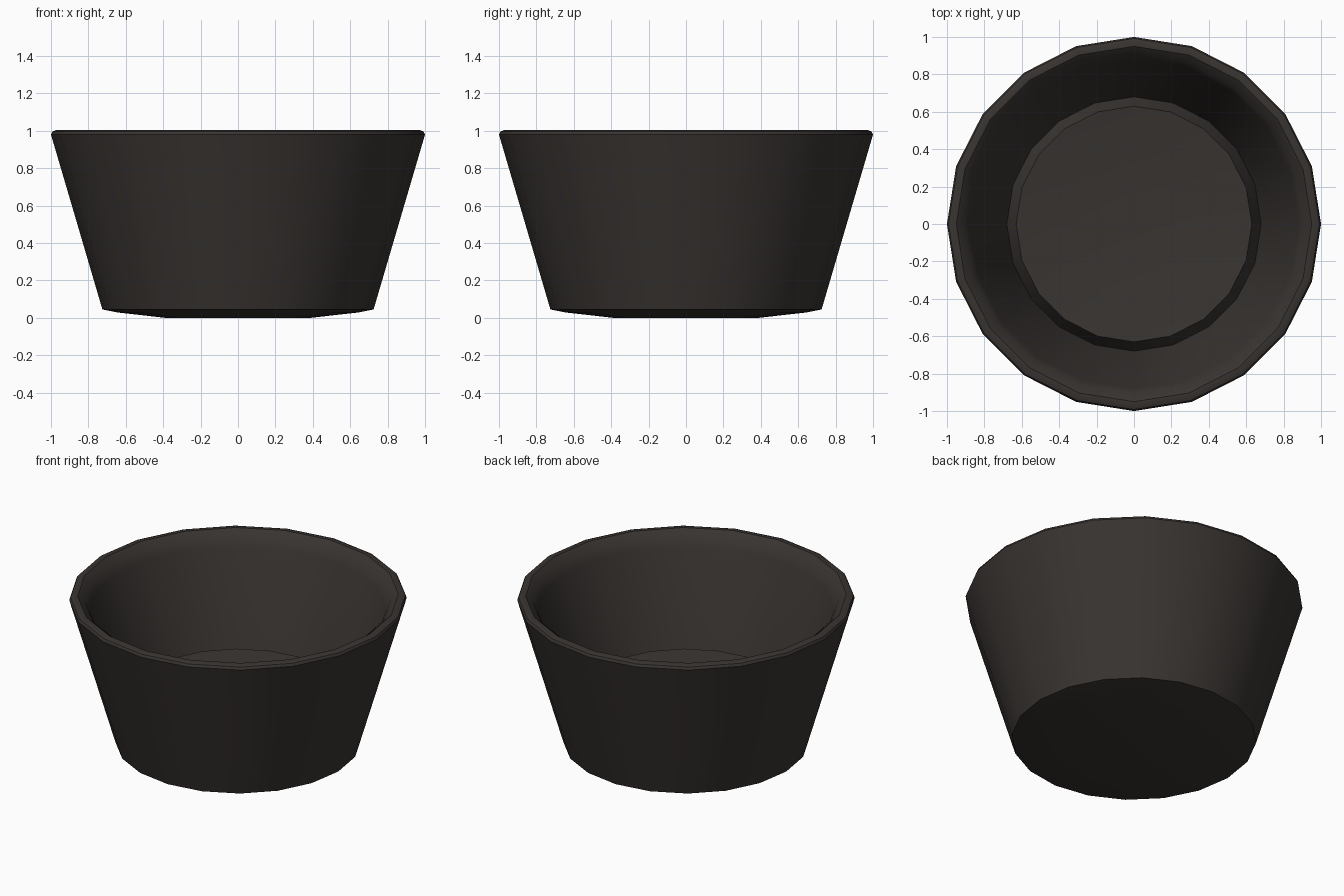
import bpy, bmesh
from math import sin, cos, tau, radians

if "Cube" in bpy.data.objects:
    bpy.data.objects.remove(bpy.data.objects["Cube"])

SIDES = 20

# Profile (radius, height): underside, outer wall, rim, rounded lip, inner wall, dished floor
profile = [(0.39, 0.0), (0.64, 0.028), (0.725, 0.045),
           (1.0, 0.98), (0.992, 0.996), (0.975, 1.003), (0.95, 1.003),
           (0.905, 0.965), (0.88, 0.91), (0.68, 0.26), (0.63, 0.36),
           (0.36, 0.325), (0.12, 0.315)]

bm = bmesh.new()
rings = [[bm.verts.new((r * cos(tau * i / SIDES), r * sin(tau * i / SIDES), z))
          for i in range(SIDES)] for r, z in profile]

# Walls between neighbouring rings
for a, b in zip(rings, rings[1:]):
    for i in range(SIDES):
        j = (i + 1) % SIDES
        bm.faces.new((a[i], a[j], b[j], b[i]))

# Base and floor caps
bm.faces.new(rings[0][::-1])
bm.faces.new(rings[-1])
bmesh.ops.recalc_face_normals(bm, faces=bm.faces)

mesh = bpy.data.meshes.new("bowl")
bm.to_mesh(mesh)
bm.free()
bowl = bpy.data.objects.new("bowl", mesh)
bpy.context.collection.objects.link(bowl)

# Dark brown-grey finish
mat = bpy.data.materials.new("dark_clay")
mat.diffuse_color = (0.04, 0.034, 0.031, 1)
mat.use_nodes = True
mat.node_tree.nodes["Principled BSDF"].inputs["Base Color"].default_value = mat.diffuse_color
mesh.materials.append(mat)

bpy.context.view_layer.objects.active = bowl
bowl.select_set(True)
bpy.ops.object.shade_smooth_by_angle(angle=radians(30))
